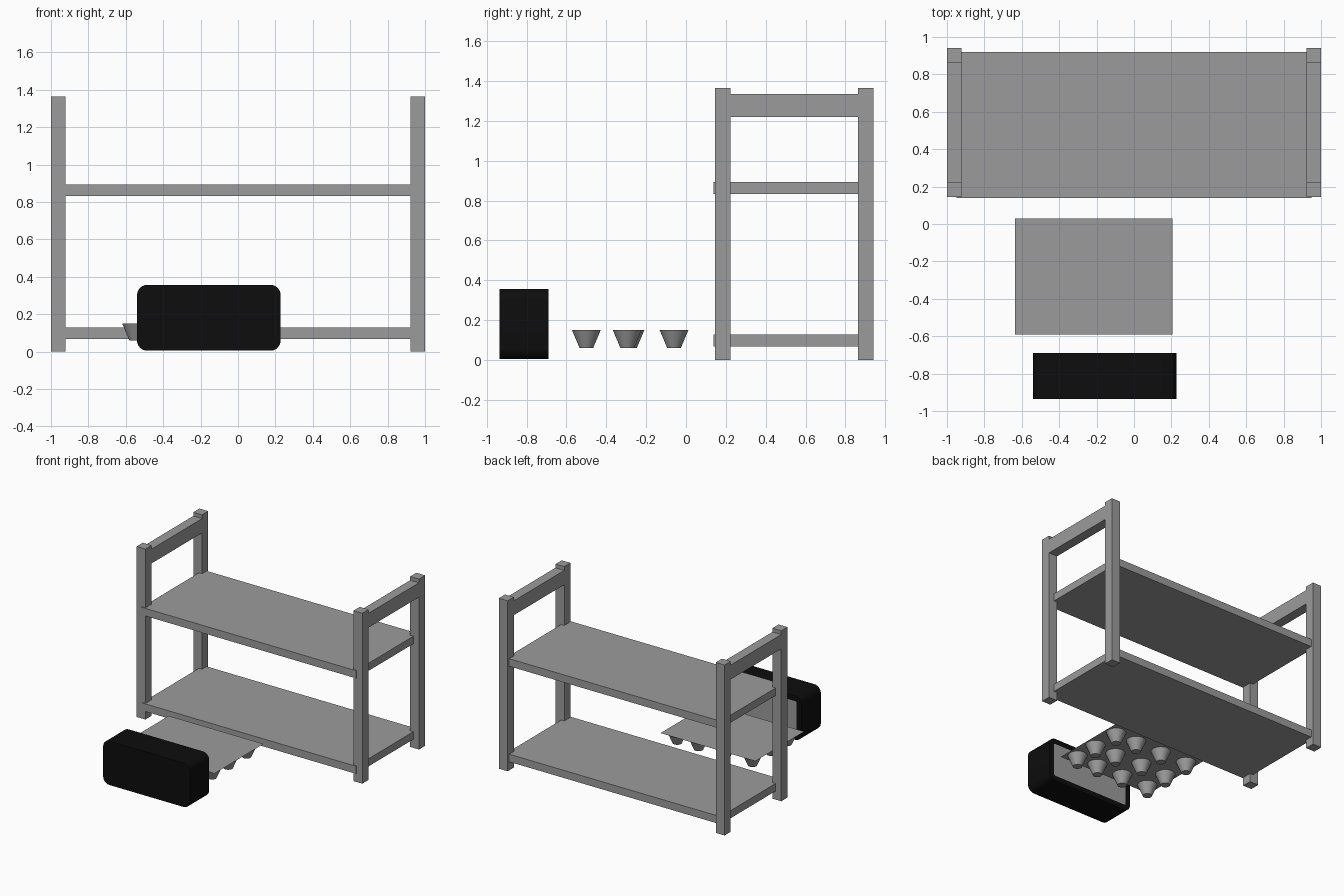
import bpy, bmesh, math
from mathutils import Matrix, Vector

cube = bpy.data.objects.get("Cube")
if cube:
    bpy.data.objects.remove(cube, do_unlink=True)


def material(name, rgb):
    m = bpy.data.materials.new(name)
    m.use_nodes = True
    m.diffuse_color = (*rgb, 1)
    m.node_tree.nodes["Principled BSDF"].inputs["Base Color"].default_value = (*rgb, 1)
    return m


GREY = material("grey", (0.33, 0.33, 0.33))
BLACK = material("black", (0.004, 0.004, 0.004))


def make_object(name, bm, *mats):
    mesh = bpy.data.meshes.new(name)
    bm.to_mesh(mesh)
    bm.free()
    for m in mats:
        mesh.materials.append(m)
    ob = bpy.data.objects.new(name, mesh)
    bpy.context.collection.objects.link(ob)
    return ob


def box_mesh(lo, hi):
    lo, hi = Vector(lo), Vector(hi)
    bm = bmesh.new()
    bmesh.ops.create_cube(bm, size=1, matrix=Matrix.Translation((lo + hi) / 2)
                          @ Matrix.Diagonal((*(hi - lo), 1)))
    return bm


def box(name, lo, hi):
    return make_object(name, box_mesh(lo, hi), GREY)


# Rack: four posts, an upper rail at each end, two shelves
FRONT, BACK, POST, HEIGHT = 0.145, 0.94, 0.078, 1.365
for side, x in (("right", -1), ("left", 1 - POST)):
    box("front_post_" + side, (x, FRONT, 0), (x + POST, FRONT + POST, HEIGHT))
    box("back_post_" + side, (x, BACK - POST, 0), (x + POST, BACK, HEIGHT))
    box("top_rail_" + side, (x, FRONT + POST, 1.22), (x + POST, BACK - POST, 1.335))
for level, z in (("lower", 0.068), ("upper", 0.833)):
    box(level + "_shelf", (-0.95, 0.138, z), (0.95, 0.92, z + 0.061))

# Cup tray: thin sheet with tapered cups hanging beneath it
TRAY_Z, CUP_DEPTH = 0.15, 0.09
bm = bmesh.new()
bmesh.ops.create_grid(bm, x_segments=1, y_segments=1, size=0.5,
                      matrix=Matrix.Translation((-0.215, -0.28, TRAY_Z))
                      @ Matrix.Diagonal((0.84, 0.62, 1, 1)))
make_object("tray_sheet", bm, GREY)

bm = bmesh.new()
for row, y in enumerate((-0.5, -0.295, -0.06)):
    for col, x in enumerate((-0.547, -0.307, -0.07, 0.12)):
        shift = 0.014 if (row, col) == (1, 1) else 0
        bmesh.ops.create_cone(bm, cap_ends=True, segments=32,
                              radius1=0.034, radius2=0.072, depth=CUP_DEPTH,
                              matrix=Matrix.Translation((x, y + shift, TRAY_Z - CUP_DEPTH / 2)))
# the sheet closes the cups, so their top caps are removed
caps = [f for f in bm.faces if f.calc_center_median().z > TRAY_Z - 0.001]
bmesh.ops.delete(bm, geom=caps, context='FACES')
cups = make_object("tray_cups", bm, GREY)

# Black case: rounded along its depth, with a grey panel set in the back
bm = box_mesh((-0.54, -0.935, 0.005), (0.228, -0.69, 0.357))
depth_edges = [e for e in bm.edges
               if abs(e.verts[0].co.y - e.verts[1].co.y) > 0.1]
bmesh.ops.bevel(bm, geom=depth_edges, offset=0.055, segments=6,
                profile=0.5, affect='EDGES')
bm.normal_update()
back = [f for f in bm.faces if f.normal.y > 0.9]
bmesh.ops.inset_region(bm, faces=back, thickness=0.042, use_even_offset=True)
for f in back:
    f.material_index = 1
case = make_object("case", bm, BLACK, GREY)

# Smooth the round parts while keeping their edges sharp
bpy.ops.object.select_all(action='DESELECT')
for ob in (cups, case):
    ob.select_set(True)
bpy.context.view_layer.objects.active = case
bpy.ops.object.shade_smooth_by_angle(angle=math.radians(35))
